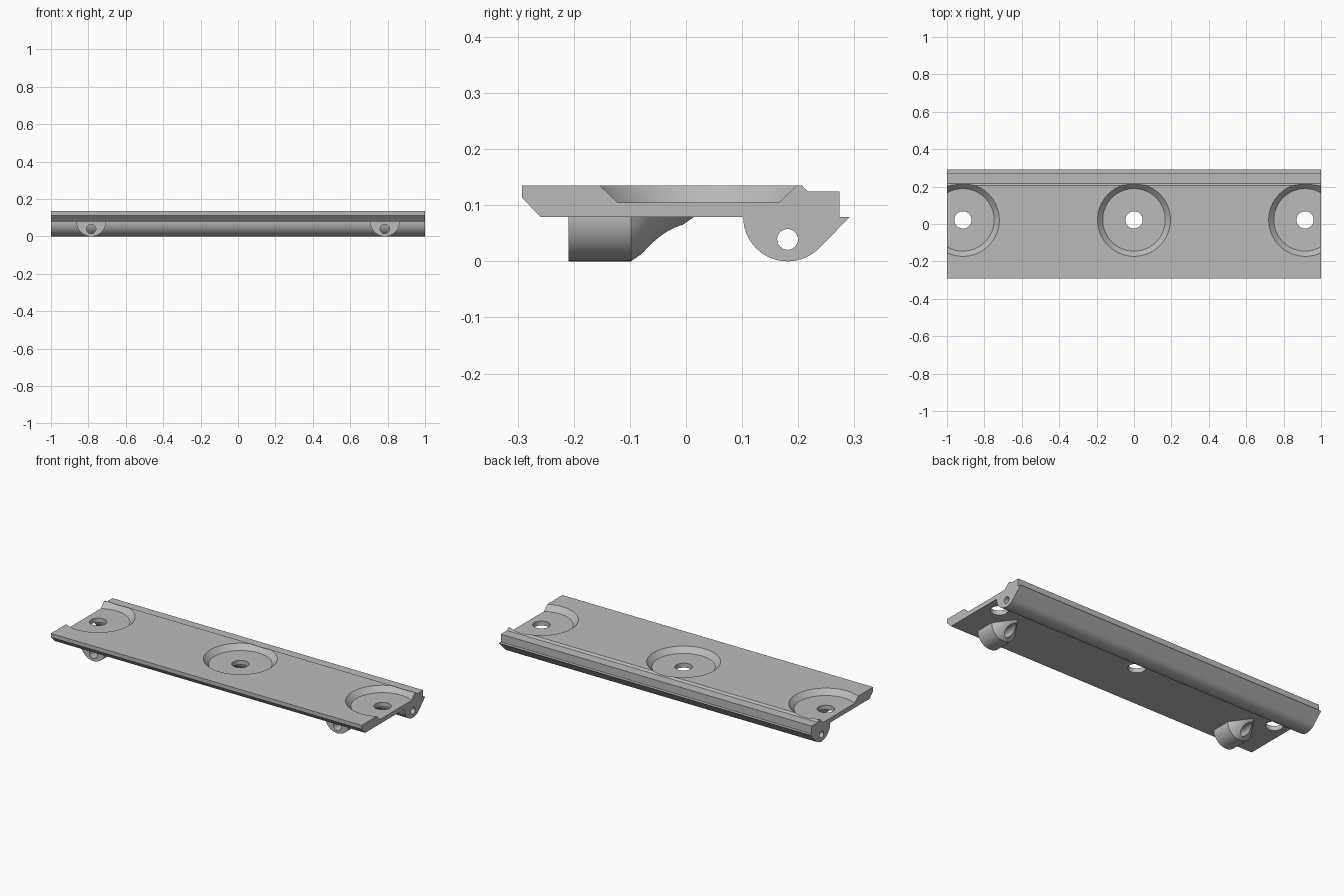
import bpy, bmesh, math
from mathutils import Matrix, Vector

if "Cube" in bpy.data.objects:
    bpy.data.objects.remove(bpy.data.objects["Cube"])

metal = bpy.data.materials.new("plain_grey")
metal.diffuse_color = (0.5, 0.5, 0.5, 1)
metal.use_nodes = True
metal.node_tree.nodes["Principled BSDF"].inputs["Base Color"].default_value = metal.diffuse_color


def finish(name, bm, helper=False):
    bmesh.ops.recalc_face_normals(bm, faces=bm.faces)
    me = bpy.data.meshes.new(name)
    bm.to_mesh(me)
    bm.free()
    me.materials.append(metal)
    ob = bpy.data.objects.new(name, me)
    bpy.context.collection.objects.link(ob)
    ob.hide_render = helper
    return ob


def extrude_x(name, profile):
    """Extrude a (y, z) outline along the full length."""
    bm = bmesh.new()
    face = bm.faces.new([bm.verts.new((-1, y, z)) for y, z in profile])
    res = bmesh.ops.extrude_face_region(bm, geom=[face])
    bmesh.ops.translate(bm, vec=(2, 0, 0),
                        verts=[v for v in res["geom"] if isinstance(v, bmesh.types.BMVert)])
    return finish(name, bm)


def cone(name, start, end, r1, r2, seg=64):
    """Solid cylinder or cone between two points, used as cutter."""
    a, b = Vector(start), Vector(end)
    d = b - a
    rot = d.to_track_quat('Z', 'Y').to_matrix().to_4x4()
    bm = bmesh.new()
    bmesh.ops.create_cone(bm, cap_ends=True, segments=seg, radius1=r1, radius2=r2, depth=d.length,
                          matrix=Matrix.Translation((a + b) / 2) @ rot)
    return finish(name, bm, True)


def cut(ob, cutters):
    for c in cutters:
        m = ob.modifiers.new("cut", 'BOOLEAN')
        m.operation, m.solver, m.object = 'DIFFERENCE', 'EXACT', c
    # bake the cuts and drop the helpers
    dg = bpy.context.evaluated_depsgraph_get()
    me = bpy.data.meshes.new_from_object(ob.evaluated_get(dg))
    ob.modifiers.clear()
    ob.data = me
    for c in cutters:
        bpy.data.objects.remove(c)


def smooth(ob):
    bpy.ops.object.select_all(action='DESELECT')
    ob.select_set(True)
    bpy.context.view_layer.objects.active = ob
    bpy.ops.object.shade_smooth_by_angle(angle=math.radians(30))


# Plate with the rounded hinge barrel along its back edge
R = 0.079
barrel = [(0.181 + R * math.cos(a), R + R * math.sin(a))
          for a in (math.pi + math.radians(135) * i / 24 for i in range(25))]
profile = ([(-0.292, 0.135), (-0.292, 0.113), (-0.259, R)] + barrel +
           [(0.292, R), (0.274, R), (0.274, 0.124), (0.217, 0.124), (0.207, 0.135)])
plate = extrude_x("plate_with_hinge_barrel", profile)

cutters = [cone("pin_hole_cutter", (-1.1, 0.181, 0.039), (1.1, 0.181, 0.039), 0.0185, 0.0185, 32)]
for x in (-0.915, 0, 0.915):
    # dished recess (continued above the top) and through hole
    cutters.append(cone("recess_cutter", (x, 0.022, 0.105), (x, 0.022, 0.165), 0.167, 0.223, 96))
    cutters.append(cone("hole_cutter", (x, 0.022, 0.05), (x, 0.022, 0.13), 0.046, 0.046, 48))
cut(plate, cutters)
smooth(plate)

# Half-round lugs under the plate with pointed back ends
for side, x in (("left", -0.785), ("right", 0.785)):
    bm = bmesh.new()
    n = 32
    rings = []
    for y in (-0.209, -0.098):
        rings.append([bm.verts.new((x + R * math.cos(t), y, R - R * math.sin(t)))
                      for t in (math.pi * i / n for i in range(n + 1))])
    tip = bm.verts.new((x, 0.014, R))
    f, b = rings
    bm.faces.new(f)
    for i in range(n):
        bm.faces.new((f[i], f[i + 1], b[i + 1], b[i]))
        bm.faces.new((b[i], b[i + 1], tip))
    bm.faces.new((f[0], f[-1], b[-1], tip, b[0]))
    lug = finish(side + "_lug", bm)
    cut(lug, [cone("lug_hole_cutter", (x, -0.3, 0.04), (x, 0.1, 0.04), 0.025, 0.025, 32)])
    smooth(lug)
